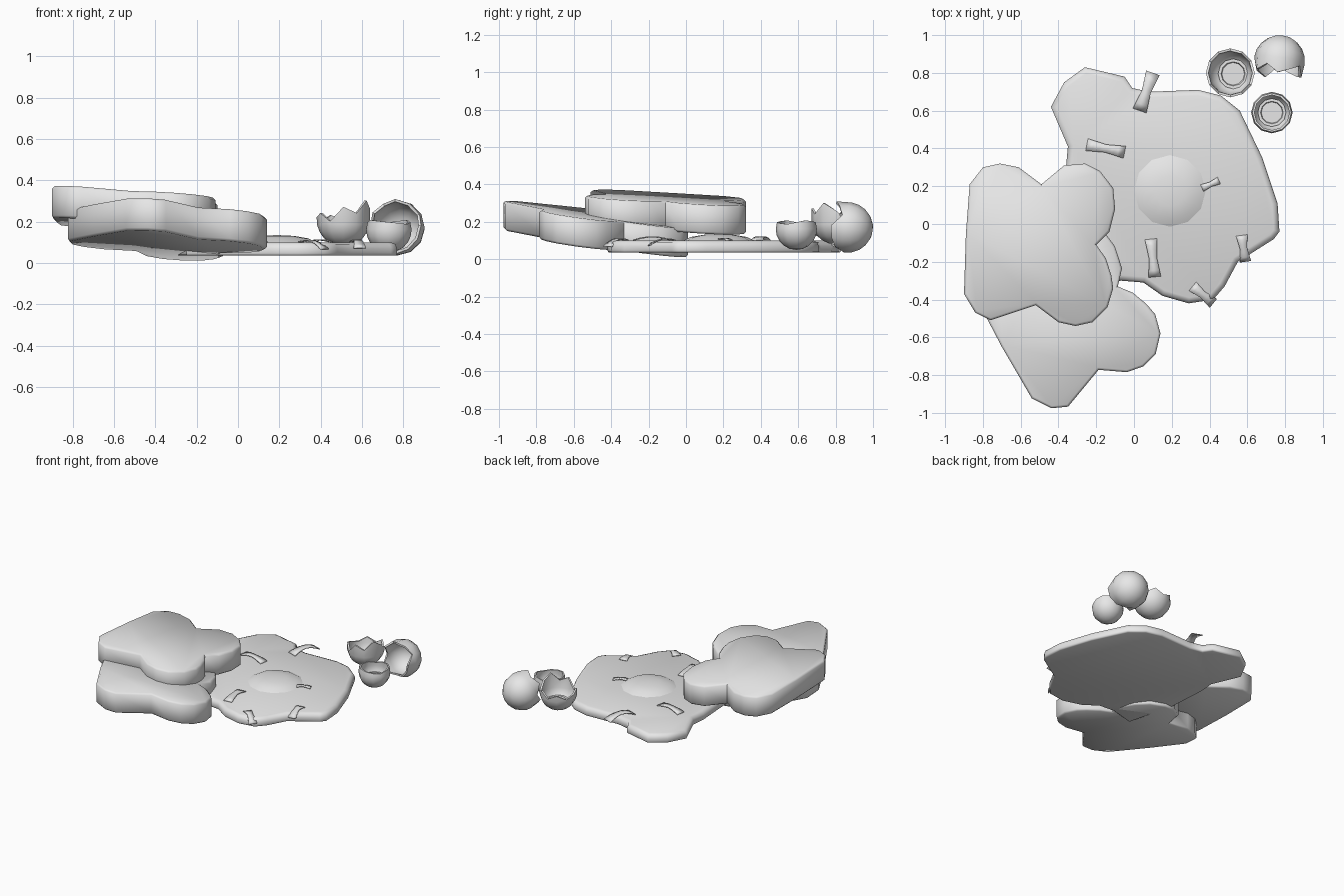
import bpy
import bmesh
from math import sin, cos, pi, radians
from mathutils import Vector, Matrix

cube = bpy.data.objects.get("Cube")
if cube:
    bpy.data.objects.remove(cube, do_unlink=True)

grey = bpy.data.materials.new("plain grey")
grey.use_nodes = True
grey.diffuse_color = (0.8, 0.8, 0.8, 1)
grey.node_tree.nodes["Principled BSDF"].inputs["Base Color"].default_value = (0.8, 0.8, 0.8, 1)


def finish(bm, name, angle=40):
    """Turn the bmesh into a shaded, coloured object."""
    bmesh.ops.recalc_face_normals(bm, faces=bm.faces)
    mesh = bpy.data.meshes.new(name)
    bm.to_mesh(mesh)
    bm.free()
    obj = bpy.data.objects.new(name, mesh)
    bpy.context.collection.objects.link(obj)
    mesh.materials.append(grey)
    bpy.ops.object.select_all(action='DESELECT')
    obj.select_set(True)
    bpy.context.view_layer.objects.active = obj
    bpy.ops.object.shade_smooth_by_angle(angle=radians(angle))
    return obj


def slab(outline, thickness, top_bevel, bottom_bevel, segments):
    """Extrude an outline downwards from z = 0 and round its rims."""
    bm = bmesh.new()
    face = bm.faces.new([bm.verts.new((x, y, -thickness)) for x, y in outline])
    bmesh.ops.extrude_face_region(bm, geom=[face], use_keep_orig=True)
    upper = [v for v in bm.verts if v not in set(face.verts)]
    for v in upper:
        v.co.z = 0
    for height, width in ((0, top_bevel), (-thickness, bottom_bevel)):
        rim = [e for e in bm.edges
               if all(abs(v.co.z - height) < 0.0001 for v in e.verts)]
        bmesh.ops.bevel(bm, geom=rim, offset=width, segments=segments,
                        profile=0.5, affect='EDGES')
    return bm


def toast(name, centre, turn, slope_x, slope_y):
    """A bread slice turned about z and leaning along a sloping plane."""
    bm = slab(bread_outline, 0.155, 0.012, 0.012, 1)
    bm.transform(Matrix.Translation(centre) @ Matrix.Rotation(radians(turn), 4, 'Z'))
    for v in bm.verts:
        v.co.z += slope_x * (v.co.x - centre[0]) + slope_y * (v.co.y - centre[1])
    return finish(bm, name, 50)


def revolve(profile, sides, jag=None, rim=()):
    """Spin (radius, z) points about z; jag lifts the rim points per side."""
    bm = bmesh.new()
    rings = []
    for i, (r, z) in enumerate(profile):
        if r < 0.0001:
            rings.append([bm.verts.new((0, 0, z))] * sides)
            continue
        ring = []
        for k in range(sides):
            a = 2 * pi * k / sides
            lift = jag[k % len(jag)] if jag and i in rim else 0
            ring.append(bm.verts.new((r * cos(a), r * sin(a), z + lift)))
        rings.append(ring)
    for low, high in zip(rings, rings[1:]):
        for k in range(sides):
            n = (k + 1) % sides
            corners = list(dict.fromkeys((low[k], low[n], high[n], high[k])))
            bm.faces.new(corners)
    return bm


def shell(name, centre, radius, opening, jag, tilt=None):
    """A thin broken eggshell cup, open along its own +z."""
    steps = 6
    arc = [radians(opening) * i / steps for i in range(steps + 1)]
    outer = [(radius * sin(a), -radius * cos(a)) for a in arc]
    inner = [(r * 0.88, z * 0.88) for r, z in reversed(outer)]
    inner[0] = (outer[-1][0] * 0.9, outer[-1][1])
    bm = revolve(outer + inner, 12, jag, (steps, steps + 1))
    spin = Vector(tilt or (0, 0, 1)).to_track_quat('Z', 'Y').to_matrix().to_4x4()
    bm.transform(Matrix.Translation(centre) @ spin)
    return finish(bm, name)


def strip(name, start, end, width, heights):
    """A thin curved ribbon, wider at its ends."""
    bm = bmesh.new()
    a, b = Vector(start), Vector(end)
    side = Vector((a.y - b.y, b.x - a.x)).normalized() * width / 2
    h0, h1, h2 = heights
    pairs = []
    for i in range(7):
        t = i / 6
        p = a.lerp(b, t)
        flare = 0.65 + 0.35 * abs(2 * t - 1)
        z = h0 * (1 - t) ** 2 + h1 * 2 * t * (1 - t) + h2 * t * t
        pairs.append([bm.verts.new((*(p + side * flare * s), z)) for s in (-1, 1)])
    for p, q in zip(pairs, pairs[1:]):
        bm.faces.new((p[0], p[1], q[1], q[0]))
    obj = finish(bm, name)
    obj.modifiers.new("thickness", 'SOLIDIFY').thickness = 0.006
    return obj


# Bread slices
bread_outline = [
    (-.37, .32), (-.30, .41), (-.21, .43), (-.11, .41), (.01, .32), (.13, .42),
    (.24, .43), (.32, .39), (.39, .30), (.40, .19), (.37, .07), (.30, 0),
    (.35, -.07), (.38, -.16), (.39, -.23), (.36, -.33), (.28, -.41), (.19, -.43),
    (.10, -.41), (-.02, -.32), (-.26, -.40), (-.34, -.36), (-.40, -.26), (-.39, .06)]
toast("lower_toast", (-0.34, -0.49, 0.24), 32, -0.065, -0.14)
toast("upper_toast", (-0.50, -0.11, 0.33), 0, -0.07, -0.055)

# Fried egg white
white_outline = [
    (-.26, .83), (-.05, .78), (-.01, .72), (.08, .70), (.34, .71), (.46, .68),
    (.56, .60), (.68, .35), (.76, .11), (.77, -.04), (.74, -.08), (.55, -.20),
    (.48, -.33), (.42, -.40), (.29, -.42), (.15, -.38), (.05, -.31), (-.07, -.30),
    (-.25, -.35), (-.34, 0), (-.36, .30), (-.35, .41), (-.44, .62), (-.37, .75)]
bm = slab(white_outline, 0.065, 0.03, 0.012, 2)
bm.transform(Matrix.Translation((0, 0, 0.1)))
finish(bm, "egg_white", 50)

# Yolk dome
bm = revolve([(0, .135), (.08, .131), (.15, .119), (.2, .095)], 12)
bm.transform(Matrix.Translation((0.19, 0.175, 0)))
finish(bm, "egg_yolk")

# Garnish strips lying on the white and over its edge
strip("back_strip", (.10, .80), (.03, .60), .075, (.10, .16, .105))
strip("left_strip", (-.25, .42), (-.05, .38), .065, (.105, .14, .105))
strip("front_strip", (.09, -.08), (.11, -.28), .065, (.105, .14, .105))
strip("front_edge_strip", (.31, -.33), (.42, -.42), .06, (.105, .13, .07))
strip("right_edge_strip", (.57, -.06), (.59, -.20), .06, (.105, .13, .075))
strip("yolk_strip", (.36, .19), (.45, .23), .04, (.11, .12, .105))

# Broken eggshells
shell("tall_shell", (.51, .80, .21), .13, 95,
      [0, .02, -.02, .05, .02, .08, .04, -.01, .02, -.02, .01, -.02])
shell("tipped_shell", (.77, .865, .17), .135, 108,
      [.03, -.02, .01, .04, 0, .03, -.02, .02, .04, -.03, 0, .02], (-.15, -.95, .15))
shell("small_shell", (.73, .59, .16), .11, 110,
      [0, .01, .005, 0, -.005, -.01, 0, .01, .005, 0, -.01, 0])

# Stepped floors inside the two upright shells
for name, place, r in (("tall_shell_floor", (.525, .795, .13), .08),
                       ("small_shell_floor", (.73, .59, .115), .075)):
    bm = revolve([(r, 0), (r, .012), (r * .8, .012), (r * .75, 0), (0, 0)], 12)
    bm.transform(Matrix.Translation(place))
    finish(bm, name)
